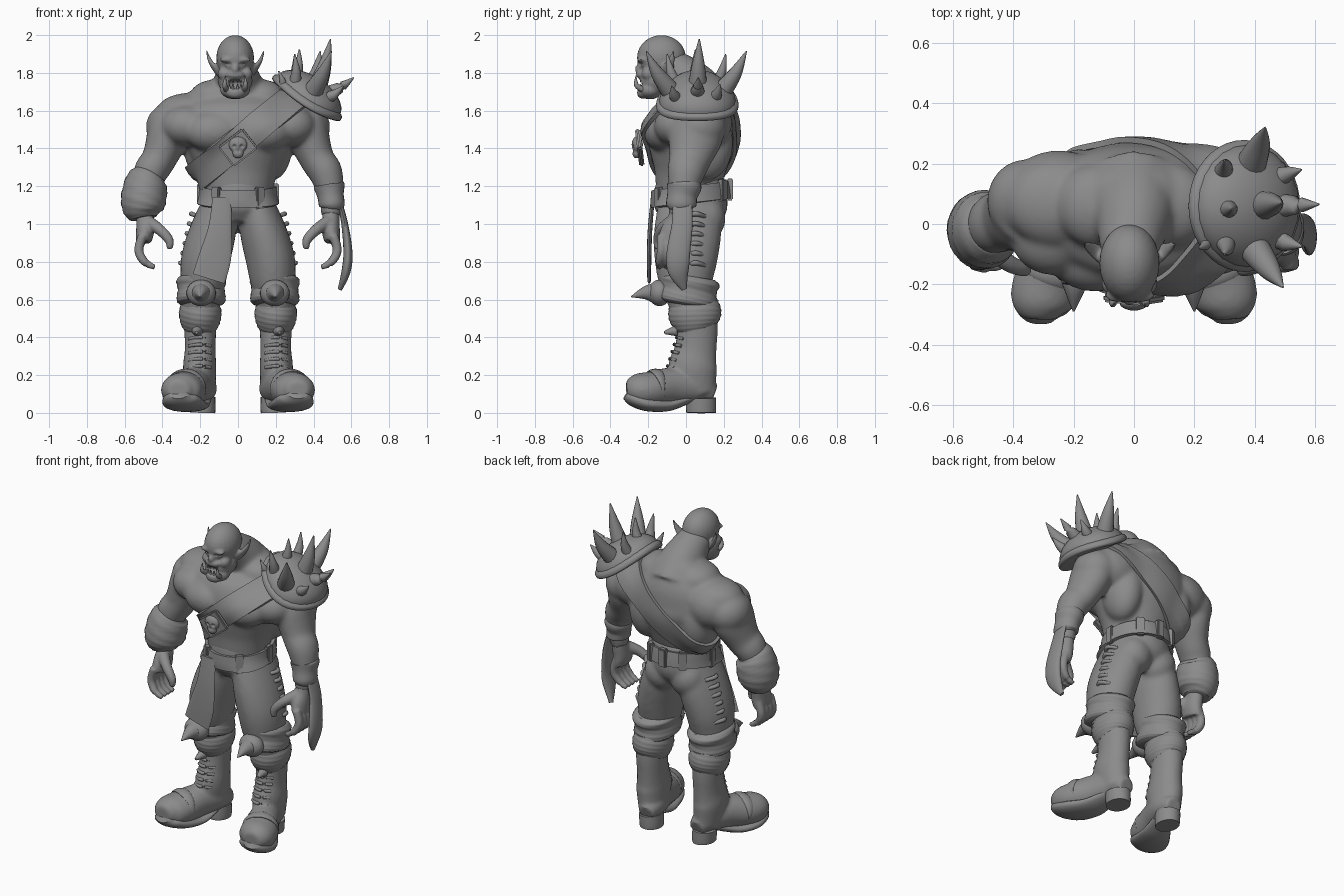
import bpy, bmesh, math
from mathutils import Vector, Matrix
from mathutils.bvhtree import BVHTree

cube = bpy.data.objects.get("Cube")
if cube:
    bpy.data.objects.remove(cube, do_unlink=True)

GREY = (0.26, 0.26, 0.26, 1)
clay = bpy.data.materials.new("clay_grey")
clay.use_nodes = True
clay.diffuse_color = GREY
for node in clay.node_tree.nodes:
    if node.type == 'BSDF_PRINCIPLED':
        node.inputs["Base Color"].default_value = GREY


def spline(pts, steps):
    """Catmull-Rom through tuples of any length."""
    rows = []
    for i in range(len(pts) - 1):
        a, b, c, d = pts[max(i - 1, 0)], pts[i], pts[i + 1], pts[min(i + 2, len(pts) - 1)]
        for k in range(steps):
            t = k / steps
            rows.append([q + t / 2 * (r - p + t * (2 * p - 5 * q + 4 * r - s + t * (3 * (q - r) + s - p)))
                         for p, q, r, s in zip(a, b, c, d)])
    return rows + [list(pts[-1])]


def sweep(bm, pts, n=20, steps=5, fold=0.0):
    """Tube through (x, y, z, radius_x, radius_other) points."""
    rows = spline(pts, steps)
    mids = [Vector(r[:3]) for r in rows]
    rings = []
    for i, row in enumerate(rows):
        t = (mids[min(i + 1, len(rows) - 1)] - mids[max(i - 1, 0)]).normalized()
        ref = Vector((1, 0, 0)) if abs(t.x) < 0.85 else Vector((0, 1, 0))
        u = (ref - t * ref.dot(t)).normalized()
        v = t.cross(u)
        ring = []
        for j in range(n):
            a = math.tau * j / n
            f = 1 + fold * math.sin(3 * a + 1.9 * i)
            ring.append(bm.verts.new(mids[i] + u * math.cos(a) * max(row[3], 0.002) * f
                                     + v * math.sin(a) * max(row[4], 0.002) * f))
        rings.append(ring)
    for r, q in zip(rings, rings[1:]):
        for j in range(n):
            bm.faces.new((r[j], r[(j + 1) % n], q[(j + 1) % n], q[j]))
    bm.faces.new(rings[0])
    bm.faces.new(rings[-1])


def round_tube(bm, pts, n=12):
    sweep(bm, [(*p, p[-1]) for p in pts], n)


def ball(bm, c, r):
    bmesh.ops.create_uvsphere(bm, u_segments=24, v_segments=16, radius=1,
                              matrix=Matrix.Translation(c) @ Matrix.Diagonal((*r, 1)))


def pair(bm, c, r, mid=0.0):
    for s in (1, -1):
        ball(bm, (mid + s * c[0], c[1], c[2]), r)


def flip(pts, s):
    return [(s * p[0], *p[1:]) for p in pts]


def finish(name, bm, voxel=0, smooth=4, cutter=None, thick=0, angle=50):
    """Turn a bmesh into an object, optionally fused into one organic skin."""
    bmesh.ops.recalc_face_normals(bm, faces=bm.faces)
    me = bpy.data.meshes.new(name)
    bm.to_mesh(me)
    bm.free()
    ob = bpy.data.objects.new(name, me)
    bpy.context.scene.collection.objects.link(ob)
    if voxel:
        for kind in ('REMESH', 'BOOLEAN', 'REMESH', 'SMOOTH') if cutter else ('REMESH', 'SMOOTH'):
            m = ob.modifiers.new(kind.title(), kind)
            if kind == 'REMESH':
                m.mode, m.voxel_size = 'VOXEL', voxel
            elif kind == 'BOOLEAN':
                m.operation, m.object = 'DIFFERENCE', cutter
            else:
                m.factor, m.iterations = 0.5, smooth
    if thick:
        m = ob.modifiers.new("Thickness", 'SOLIDIFY')
        m.thickness, m.offset = thick, 0
    if ob.modifiers:
        dg = bpy.context.evaluated_depsgraph_get()
        baked = bpy.data.meshes.new_from_object(ob.evaluated_get(dg))
        ob.modifiers.clear()
        ob.data = baked
    if cutter:
        bpy.data.objects.remove(cutter, do_unlink=True)
    ob.data.materials.clear()
    ob.data.materials.append(clay)
    ob.data.shade_smooth()
    ob.data.set_sharp_from_angle(angle=math.radians(angle))
    return ob


def band(name, target, center, normal, width, thick, n=64):
    """Strap that hugs the target where a plane cuts it."""
    src = bmesh.new()
    src.from_mesh(target.data)
    tree = BVHTree.FromBMesh(src)
    src.free()
    normal = Vector(normal).normalized()
    u = normal.cross(Vector((0, 1, 0))).normalized()
    v = normal.cross(u)
    bm, rows = bmesh.new(), []
    for k in (-1, -0.5, 0, 0.5, 1):
        c = Vector(center) + normal * k * width / 2
        dirs = [u * math.cos(math.tau * j / n) + v * math.sin(math.tau * j / n) for j in range(n)]
        dist = [min(tree.ray_cast(c, d)[3] or 0.2, 0.42) for d in dirs]
        for _ in range(3):
            dist = [max(dist[j], (dist[j - 1] + dist[(j + 1) % n]) / 2) for j in range(n)]
        rows.append([bm.verts.new(c + d * (r + thick / 2)) for d, r in zip(dirs, dist)])
    for a, b in zip(rows, rows[1:]):
        for j in range(n):
            bm.faces.new((a[j], a[(j + 1) % n], b[(j + 1) % n], b[j]))
    return finish(name, bm, thick=thick)


# Bare torso and arms
bm = bmesh.new()
sweep(bm, [(0, .02, 1.08, .18, .17), (0, .01, 1.2, .19, .17), (0, .02, 1.3, .225, .195), (0, .03, 1.42, .28, .23),
           (0, .04, 1.52, .33, .235), (0, .06, 1.62, .31, .2), (0, .06, 1.7, .21, .15), (0, .04, 1.76, .12, .11)], 32)
round_tube(bm, [(0, .1, 1.62, .17), (0, .04, 1.72, .14), (-.008, -.03, 1.79, .115), (-.015, -.1, 1.84, .095)], 20)
pair(bm, (.36, .075, 1.515), (.128, .14, .125))
pair(bm, (.12, .06, 1.67), (.14, .14, .095))
pair(bm, (.25, .07, 1.6), (.18, .15, .095))
pair(bm, (.25, .11, 1.54), (.17, .135, .14))
pair(bm, (.125, -.11, 1.49), (.16, .115, .11))
pair(bm, (.27, -.04, 1.52), (.14, .13, .11))
pair(bm, (.18, .11, 1.43), (.11, .14, .2))
ARM = [(.36, .07, 1.56, .11, .13), (.375, .05, 1.46, .11, .145), (.42, .02, 1.34, .092, .112),
       (.465, 0, 1.27, .09, .1), (.495, -.02, 1.14, .065, .07), (.49, -.035, 1.04, .052, .062)]
for s in (1, -1):
    sweep(bm, flip(ARM, s))
body = finish("bare_body", bm, 0.011, 16)

# Hands
for s, side in ((1, "left"), (-1, "right")):
    bm = bmesh.new()
    sweep(bm, flip([(.495, -.025, 1.1, .045, .052), (.492, -.04, 1.02, .046, .06), (.492, -.06, .96, .048, .075),
                    (.5, -.07, .91, .042, .078)], s))
    for j in range(4):
        y = -.13 + .038 * j
        round_tube(bm, flip([(.505, y, .94, .025), (.525, y, .86, .025), (.495, y - .01, .8, .022),
                             (.44, y - .01, .77, .014)], s))
    round_tube(bm, flip([(.475, -.08, 1.01, .036), (.415, -.13, .97, .03), (.365, -.15, .915, .025),
                         (.362, -.15, .865, .015)], s))
    finish(side + "_hand", bm, 0.008, 4)

# Head with carved eye sockets and open mouth
MID = -.015
cut = bmesh.new()
ball(cut, (MID, -.26, 1.74), (.048, .05, .028))
pair(cut, (.042, -.26, 1.845), (.026, .028, .011), MID)
carve = finish("face_cutter", cut)
carve.hide_render = True
bm = bmesh.new()
ball(bm, (MID, -.13, 1.88), (.1, .13, .12))
ball(bm, (MID, -.15, 1.76), (.092, .1, .08))
ball(bm, (MID, -.19, 1.71), (.08, .065, .05))
ball(bm, (MID, -.225, 1.695), (.05, .035, .033))
ball(bm, (MID, -.235, 1.79), (.05, .03, .022))
ball(bm, (MID, -.245, 1.82), (.022, .026, .026))
pair(bm, (.04, -.235, 1.87), (.042, .025, .015), MID)
pair(bm, (.058, -.195, 1.795), (.035, .04, .035), MID)
for s in (1, -1):
    sweep(bm, [(MID + s * x, y, z, a, b) for x, y, z, a, b in
               [(.08, -.11, 1.8, .02, .04), (.115, -.09, 1.835, .014, .03), (.138, -.075, 1.875, .01, .018),
                (.152, -.065, 1.92, .004, .005)]])
finish("head", bm, 0.0065, 3, carve)
bm = bmesh.new()
pair(bm, (.042, -.222, 1.843), (.016, .016, .014), MID)
finish("eyes", bm)

# Tusks and small teeth
bm = bmesh.new()
for s in (1, -1):
    round_tube(bm, [(MID + s * .045, -.225, 1.71, .016), (MID + s * .055, -.262, 1.735, .013),
                    (MID + s * .052, -.265, 1.785, .002)])
    for x in (.012, .03):
        round_tube(bm, [(MID + s * x, -.238, 1.715, .008), (MID + s * x, -.24, 1.74, .002)], 8)
        round_tube(bm, [(MID + s * x, -.238, 1.775, .008), (MID + s * x, -.242, 1.75, .002)], 8)
finish("tusks_and_teeth", bm)

# Trousers
LEG = [(.085, .02, 1.14, .09, .16), (.13, .01, .97, .122, .178), (.17, 0, .82, .13, .168),
       (.185, 0, .7, .12, .145), (.2, .02, .6, .1, .12), (.2, .04, .48, .095, .11)]
bm = bmesh.new()
sweep(bm, [(0, .02, 1.0, .13, .14), (0, .025, 1.07, .192, .19), (0, .025, 1.16, .188, .192),
           (0, .02, 1.24, .185, .18)], 32)
pair(bm, (.09, .1, 1.03), (.11, .11, .12))
for s in (1, -1):
    sweep(bm, flip(LEG, s), 24)
trousers = finish("trousers", bm, 0.012, 9)

# Belt with loops
band("belt", trousers, (0, .02, 1.155), (0, -.12, 1), .09, .02)
bm = bmesh.new()
for deg in (0, 55, 90, 125, 180, 235, 305):
    a = math.radians(deg)
    x, y = .2 * math.cos(a), .025 + .208 * math.sin(a)
    bmesh.ops.create_cube(bm, size=1, matrix=Matrix.Translation((x, y, 1.155 + .12 * y))
                          @ Matrix.Rotation(a, 4, 'Z') @ Matrix.Diagonal((.034, .05, .115, 1)))
bmesh.ops.bevel(bm, geom=bm.edges[:], offset=.006, segments=2, affect='EDGES')
finish("belt_loops", bm)

# Hanging hip cloth and wrist strip
bm = bmesh.new()
sweep(bm, [(-.085, -.175, 1.14, .05, .01), (-.095, -.19, .98, .062, .012), (-.12, -.195, .83, .085, .012),
           (-.155, -.195, .71, .088, .01)])
finish("hip_cloth", bm)
bm = bmesh.new()
sweep(bm, [(.535, -.02, 1.13, .012, .05), (.565, -.02, 1.0, .018, .055), (.582, -.04, .85, .024, .062),
           (.572, -.04, .75, .024, .055), (.54, -.01, .655, .012, .015)])
finish("wrist_strip", bm)

# Wrist guards
bm = bmesh.new()
sweep(bm, [(-.47, 0, 1.26, .085, .095), (-.485, -.01, 1.22, .112, .12), (-.5, -.02, 1.13, .12, .13),
           (-.505, -.025, 1.07, .105, .115), (-.5, -.03, 1.03, .07, .08)], 28, 5, .02)
finish("fur_cuff", bm)
bm = bmesh.new()
sweep(bm, [(.48, -.01, 1.22, .07, .08), (.483, -.01, 1.2, .082, .092), (.49, -.02, 1.15, .07, .08),
           (.497, -.025, 1.1, .068, .08), (.497, -.025, 1.08, .055, .06)], 24)
finish("wrist_guard", bm)

# Legwear on both sides: boots, cuffs, knee spikes, laces
for s, side in ((1, "left"), (-1, "right")):
    bm = bmesh.new()
    sweep(bm, flip([(.2, .05, .53, .095, .115), (.2, .06, .44, .085, .108), (.2, .05, .33, .082, .112),
                    (.203, .035, .23, .088, .13), (.195, .055, .1, .075, .105)], s), 24)
    sweep(bm, flip([(.18, .15, .1, .05, .05), (.19, .06, .13, .08, .08), (.235, -.07, .14, .092, .1),
                    (.285, -.19, .122, .112, .096), (.31, -.265, .122, .1, .085), (.315, -.315, .12, .055, .05)], s), 24)
    finish(side + "_boot", bm, 0.011, 5)
    # Block heel, curled sole and toe-cap welt
    bm = bmesh.new()
    sweep(bm, flip([(.187, .08, .0, .066, .078), (.187, .08, .02, .068, .08), (.19, .08, .08, .07, .08)], s), 24, 2)
    sweep(bm, flip([(.2, .02, .075, .06, .022), (.24, -.09, .042, .09, .032), (.285, -.2, .05, .11, .042),
                    (.31, -.275, .075, .092, .042), (.315, -.315, .1, .05, .03)], s))
    sweep(bm, flip([(.268, -.145, .135, .098, .092), (.272, -.155, .135, .11, .1), (.278, -.17, .13, .11, .096)], s), 24)
    finish(side + "_sole", bm)
    # Folded knee cuff, higher at the front, with a gathered ruff below
    bm = bmesh.new()
    sweep(bm, [(0, 0, .09, .11, .13), (0, 0, .065, .132, .16), (0, 0, .02, .124, .15), (0, 0, -.025, .13, .162),
               (0, 0, -.05, .125, .155), (0, 0, -.065, .1, .12)], 32, 5, .012)
    bm.transform(Matrix.Translation((s * .195, .01, .635)) @ Matrix.Rotation(-.16, 4, 'X'))
    sweep(bm, flip([(.2, .04, .58, .1, .13), (.2, .045, .54, .112, .14), (.2, .05, .5, .11, .137),
                    (.2, .055, .465, .1, .12), (.2, .06, .44, .085, .1)], s), 32, 5, .015)
    finish(side + "_knee_cuff", bm)
    bm = bmesh.new()
    ball(bm, (s * .195, -.14, .635), (.078, .06, .07))
    round_tube(bm, flip([(.195, -.16, .635, .058), (.197, -.215, .635, .036), (.2, -.29, .615, .003)], s), 16)
    round_tube(bm, flip([(.215, -.05, .435, .03), (.22, -.115, .425, .008)], s))
    finish(side + "_knee_spike", bm)
    bm = bmesh.new()
    for i in range(6):
        z = .78 + .052 * i
        x = .235 + (1.05 - z) * .22
        round_tube(bm, flip([(x - .03, .0, z, .011), (x + .01, .05, z + .014, .013), (x - .03, .1, z, .011)], s), 8)
    for i in range(5):
        z, y = .24 + .038 * i, .012 * i - .105
        round_tube(bm, flip([(.145, y + .045, z, .009), (.203, y + .008, z + .008, .01), (.26, y + .045, z, .009)], s), 8)
    finish(side + "_laces", bm)

# Chest strap with skull plate
band("chest_strap", body, (.03, .04, 1.455), (-.45, 0, .55), .15, .02)
bm = bmesh.new()
bmesh.ops.create_cube(bm, size=1, matrix=Matrix.Translation((0, -.245, 1.405)) @ Matrix.Rotation(.12, 4, 'X')
                      @ Matrix.Rotation(math.radians(-38), 4, 'Y') @ Matrix.Diagonal((.165, .028, .135, 1)))
bmesh.ops.bevel(bm, geom=bm.edges[:], offset=.008, segments=2, affect='EDGES')
finish("strap_plate", bm)
cut = bmesh.new()
pair(cut, (.02, -.29, 1.41), (.013, .02, .013))
ball(cut, (0, -.29, 1.385), (.007, .015, .01))
carve = finish("skull_cutter", cut)
carve.hide_render = True
bm = bmesh.new()
ball(bm, (0, -.258, 1.42), (.05, .03, .045))
ball(bm, (0, -.262, 1.375), (.03, .022, .028))
finish("skull_ornament", bm, 0.005, 2, carve)

# Spiked shoulder guard, tilted outward and drooping to front and back
C = Vector((.37, .06, 1.675))


def drape(bm):
    bm.transform(Matrix.Translation(C) @ Matrix.Rotation(.56, 4, 'Y'))
    for v in bm.verts:
        v.co.z -= .8 * (v.co.y - C.y) ** 2


bm = bmesh.new()
ball(bm, (0, 0, 0), (.19, .197, .105))
bmesh.ops.bisect_plane(bm, geom=bm.verts[:] + bm.edges[:] + bm.faces[:], plane_co=(0, 0, -.01),
                       plane_no=(0, 0, 1), clear_inner=True)
drape(bm)
finish("shoulder_dome", bm, thick=.015)
bm = bmesh.new()
sweep(bm, [(0, 0, -.03, .195, .2), (0, 0, -.018, .212, .217), (0, 0, .005, .21, .215), (0, 0, .02, .185, .19)], 40)
drape(bm)
finish("shoulder_rim", bm)
bm = bmesh.new()
for base, tip, r in [((.38, .18, 1.69), (.435, .32, 1.915), .055), ((.41, .06, 1.7), (.49, .07, 1.98), .055),
                     ((.39, -.07, 1.69), (.494, -.21, 1.915), .055), ((.45, .06, 1.68), (.613, .065, 1.775), .045),
                     ((.44, -.04, 1.65), (.557, -.075, 1.73), .04), ((.44, .14, 1.65), (.555, .18, 1.74), .04),
                     ((.29, .16, 1.73), (.3, .21, 1.9), .036), ((.3, .05, 1.76), (.325, .05, 1.925), .036),
                     ((.3, -.05, 1.73), (.3, -.1, 1.9), .036), ((.24, -.05, 1.72), (.215, -.08, 1.81), .025)]:
    base, tip = Vector(base), Vector(tip)
    mid = base.lerp(tip, .5) + Vector((.008, (tip.y - C.y) * .04, -.006))
    round_tube(bm, [(*base, r), (*mid, r * .66), (*tip, .003)], 14)
finish("shoulder_spikes", bm)
